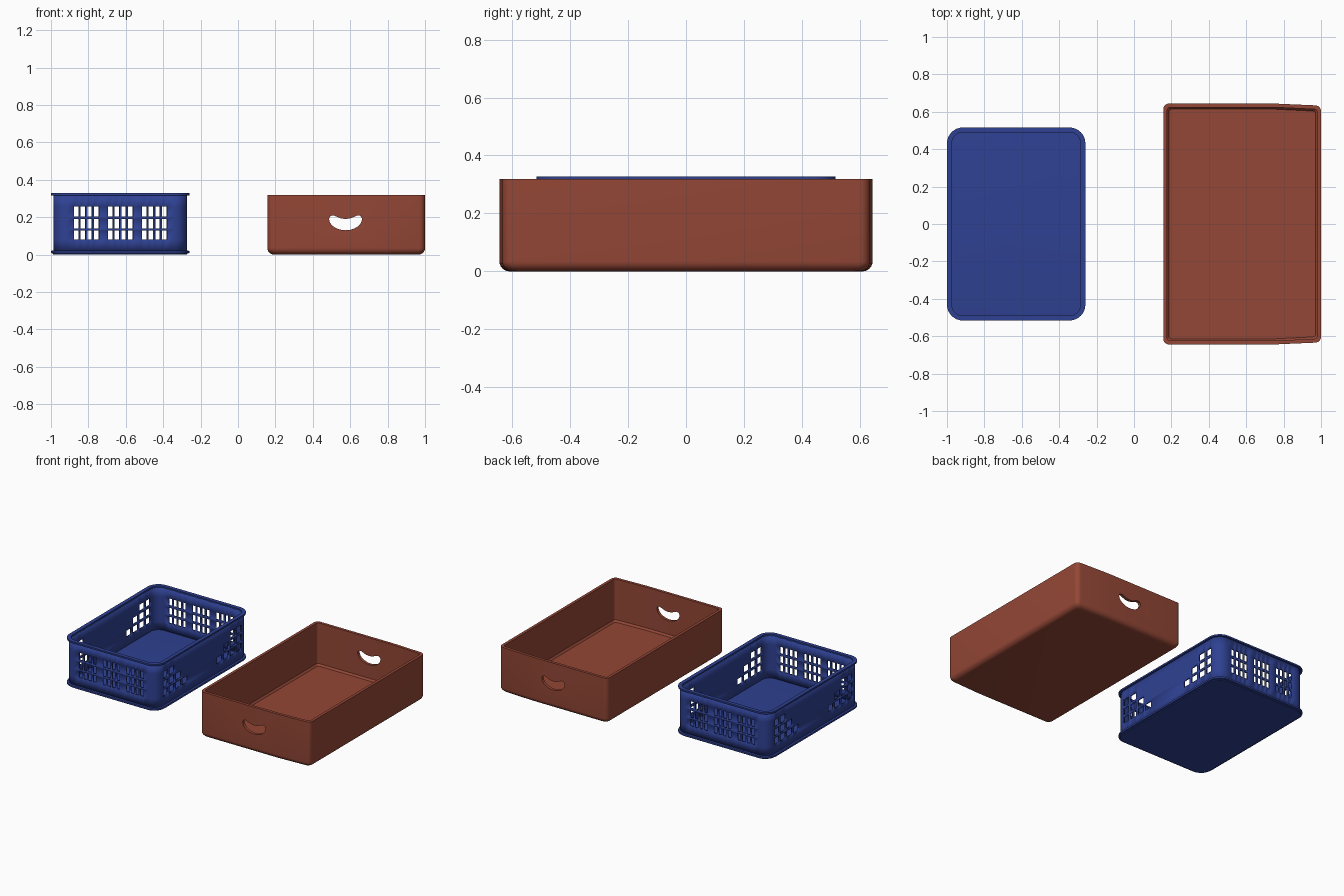
import bpy, bmesh, math
from mathutils import Vector

if "Cube" in bpy.data.objects:
    bpy.data.objects.remove(bpy.data.objects["Cube"])


def material(name, rgb):
    m = bpy.data.materials.new(name)
    m.diffuse_color = (*rgb, 1)
    m.use_nodes = True
    m.node_tree.nodes["Principled BSDF"].inputs["Base Color"].default_value = m.diffuse_color
    return m


BLUE = material("blue plastic", (0.028, 0.053, 0.29))
BROWN = material("brown plastic", (0.295, 0.063, 0.037))


def finish(name, bm, mat):
    bmesh.ops.recalc_face_normals(bm, faces=bm.faces)
    me = bpy.data.meshes.new(name)
    bm.to_mesh(me)
    bm.free()
    me.materials.append(mat)
    ob = bpy.data.objects.new(name, me)
    bpy.context.collection.objects.link(ob)
    return ob


def smooth(ob, deg=35):
    bpy.ops.object.select_all(action='DESELECT')
    ob.select_set(True)
    bpy.context.view_layer.objects.active = ob
    bpy.ops.object.shade_smooth_by_angle(angle=math.radians(deg))


def rounded(corners, seg=8):
    """Counter-clockwise outline from (x, y, radius) corners."""
    out, n = [], len(corners)
    for i, (x, y, r) in enumerate(corners):
        p = Vector((x, y))
        if r == 0:
            out.append(p)
            continue
        d1 = (Vector(corners[i - 1][:2]) - p).normalized()
        d2 = (Vector(corners[(i + 1) % n][:2]) - p).normalized()
        c = p + (d1 + d2) * r
        for k in range(seg + 1):
            t = math.pi / 2 * k / seg
            out.append(c - r * (d2 * math.cos(t) + d1 * math.sin(t)))
    return out


def loft(name, levels, mat, ring=False):
    """Skin a stack of (outline, z); cap both ends, or close it as a ring."""
    bm = bmesh.new()
    rows = [[bm.verts.new((p.x, p.y, z)) for p in o] for o, z in levels]
    pairs = list(zip(rows, rows[1:]))
    if ring:
        pairs.append((rows[-1], rows[0]))
    for a, b in pairs:
        for i in range(len(a)):
            j = (i + 1) % len(a)
            bm.faces.new((a[i], a[j], b[j], b[i]))
    if not ring:
        bm.faces.new(rows[0][::-1])
        bm.faces.new(rows[-1])
    return finish(name, bm, mat)


# ---- blue basket ----
CX, HX, HY, R = -0.63, 0.37, 0.516, 0.085


def basket_outline(i):
    x, y, r = HX - i, HY - i, R - i
    return rounded([(CX - x, -y, r), (CX + x, -y, r), (CX + x, y, r), (CX - x, y, r)])


# base plate with a protruding foot flange
smooth(loft("basket_base", [(basket_outline(i), z) for i, z in
       [(0.012, 0), (0.012, 0.006), (0, 0.008), (0, 0.02), (0.014, 0.022)]], BLUE))
# top rim
smooth(loft("basket_rim", [(basket_outline(i), z) for i, z in
       [(0, 0.317), (0, 0.328), (0.026, 0.328), (0.026, 0.317)]], BLUE, ring=True))

# window columns per wall: (start, end, open rows counted from the bottom)
end_cols = [(g - 0.067 + k * 0.0357, g - 0.067 + k * 0.0357 + 0.027, 3)
            for g in (-0.18, 0.002, 0.184) for k in range(4)]
half = [(0.16 + k * 0.073, 0.16 + k * 0.073 + 0.061, n) for k, n in enumerate((1, 2, 3, 3))]
half = [(a, min(b, 0.43), n) for a, b, n in half]
side_cols = [(-b, -a, n) for a, b, n in reversed(half)] + half

# walls: a grid around the perimeter with the window cells left out
inset = 0.013
r = R - inset
path, opened = [], []
for s in range(4):
    length, dist = (HX - inset, HY - inset) if s % 2 == 0 else (HY - inset, HX - inset)
    ang = s * math.pi / 2
    d = Vector((math.cos(ang), math.sin(ang)))
    nrm = Vector((d.y, -d.x))
    path.append(d * (r - length) + nrm * dist)
    opened.append(0)
    for a, b, n in (end_cols if s % 2 == 0 else side_cols):
        path += [d * a + nrm * dist, d * b + nrm * dist]
        opened += [n, 0]
    c = d * (length - r) + nrm * (dist - r)
    for k in range(8):
        t = math.pi / 2 * k / 8
        path.append(c + r * (nrm * math.cos(t) + d * math.sin(t)))
        opened.append(0)
levels = [0.015, 0.08, 0.129, 0.14, 0.191, 0.204, 0.256, 0.32]
bm = bmesh.new()
grid = [[bm.verts.new((p.x + CX, p.y, z)) for p in path] for z in levels]
for j in range(len(levels) - 1):
    for i in range(len(path)):
        k = (i + 1) % len(path)
        if j % 2 == 1 and opened[i] > j // 2:
            continue
        bm.faces.new((grid[j][i], grid[j][k], grid[j + 1][k], grid[j + 1][i]))
walls = finish("basket_walls", bm, BLUE)
smooth(walls)
sol = walls.modifiers.new("thickness", 'SOLIDIFY')
sol.thickness = 0.013
sol.offset = -1


# ---- brown crate ----
def crate_outline(i, rad):
    y0, y1 = 0.644 - i, 0.633 - i
    return rounded([(0.157 + i, -y0, rad), (0.75, -y0, 0), (1 - i, -y1, rad),
                    (1 - i, y1, rad), (0.75, y0, 0), (0.157 + i, y0, rad)], 6)


# rounded bottom edge, outside wall, lip, inside wall and floor
B = 0.035
stack = [(B * (1 - math.sin(t)), B * (1 - math.cos(t)))
         for t in [math.pi / 2 * k / 6 for k in range(7)]]
shell = [(crate_outline(i, 0.03), z) for i, z in stack]
shell += [(crate_outline(0, 0.03), 0.318), (crate_outline(0.02, 0.015), 0.318),
          (crate_outline(0.02, 0.015), 0.035), (crate_outline(0.03, 0.015), 0.022)]
crate = loft("crate", shell, BROWN)

# kidney shaped hand holes through both short walls
top = [(-0.95, 0.203), (-0.86, 0.208), (-0.72, 0.209), (-0.55, 0.203), (-0.3, 0.194), (0, 0.19)]
top += [(-u, z) for u, z in reversed(top[:-1])]
slot = [(0.575 + 0.088 * u, z) for u, z in top]
slot += [(0.575 + 0.088 * math.cos(t), 0.192 - 0.062 * math.sin(t))
         for t in [math.pi * k / 20 for k in range(21)]]
bm = bmesh.new()
f = bm.faces.new([bm.verts.new((x, -0.8, z)) for x, z in slot])
ext = bmesh.ops.extrude_face_region(bm, geom=[f])
bmesh.ops.translate(bm, vec=(0, 1.6, 0),
                    verts=[v for v in ext["geom"] if isinstance(v, bmesh.types.BMVert)])
cutter = finish("hand_hole_cutter", bm, BROWN)
cutter.hide_render = True
cut = crate.modifiers.new("hand holes", 'BOOLEAN')
cut.operation = 'DIFFERENCE'
cut.solver = 'EXACT'
cut.object = cutter
bpy.context.view_layer.update()
result = bpy.data.meshes.new_from_object(
    crate.evaluated_get(bpy.context.evaluated_depsgraph_get()))
crate.modifiers.clear()
crate.data = result
bpy.data.objects.remove(cutter)
smooth(crate)
